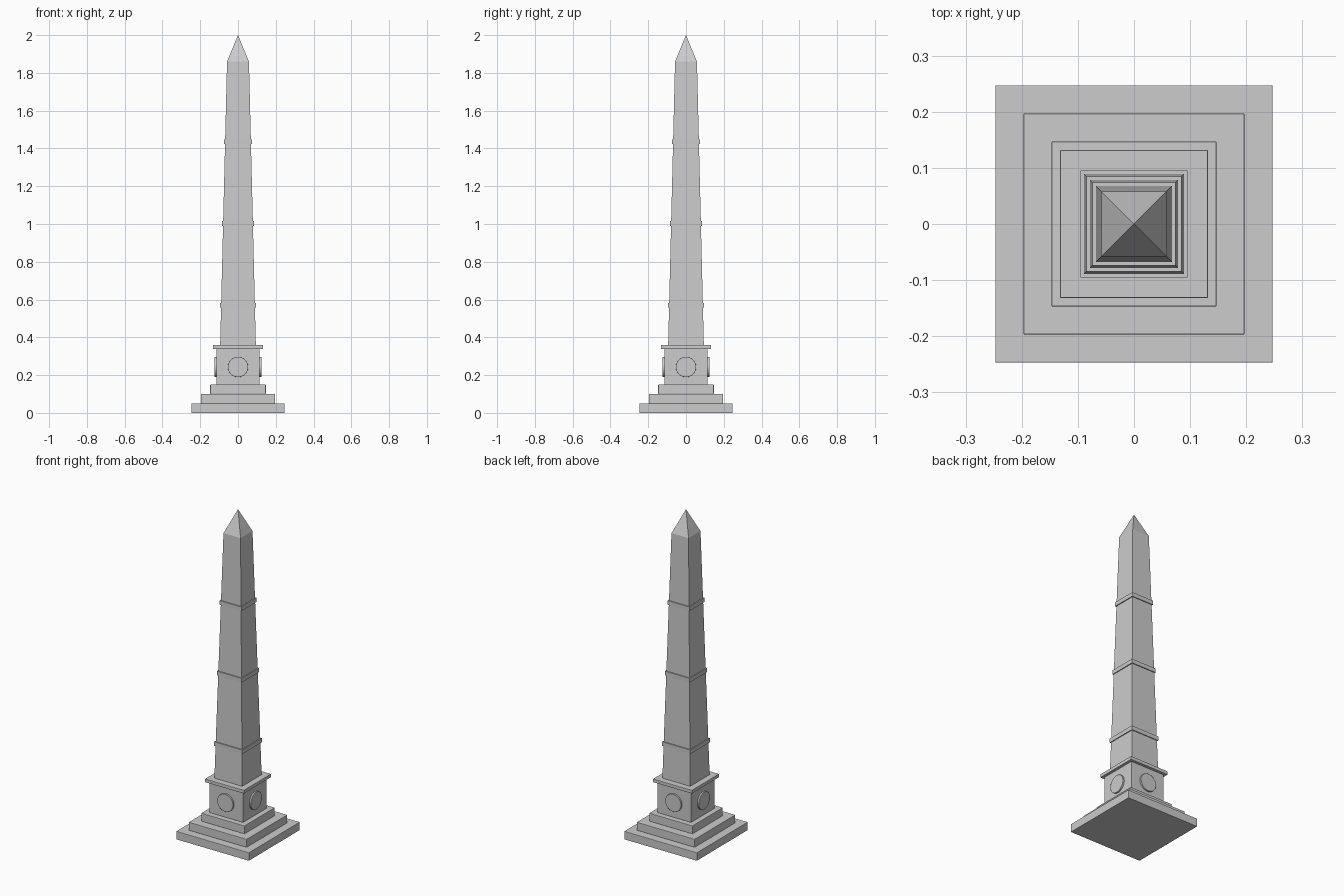
import bpy, bmesh, math

if "Cube" in bpy.data.objects:
    bpy.data.objects.remove(bpy.data.objects["Cube"])

stone = bpy.data.materials.new("grey_stone")
stone.diffuse_color = (0.604, 0.604, 0.604, 1)
stone.use_nodes = True
stone.node_tree.nodes["Principled BSDF"].inputs["Base Color"].default_value = stone.diffuse_color


def finish(name, bm, bevel=0.0):
    bmesh.ops.recalc_face_normals(bm, faces=bm.faces)
    mesh = bpy.data.meshes.new(name)
    bm.to_mesh(mesh)
    bm.free()
    mesh.materials.append(stone)
    ob = bpy.data.objects.new(name, mesh)
    bpy.context.collection.objects.link(ob)
    if bevel:
        mod = ob.modifiers.new("soft_edges", "BEVEL")
        mod.width = bevel
        mod.segments = 2
        mod.limit_method = "ANGLE"
        mod.angle_limit = math.radians(40)
    return ob


def square_block(name, z0, z1, half0, half1=None, bevel=0.0):
    """Square block from z0 to z1; half1 = 0 gives a pyramid."""
    half1 = half0 if half1 is None else half1
    bm = bmesh.new()
    corners = [(-1, -1), (1, -1), (1, 1), (-1, 1)]
    low = [bm.verts.new((x * half0, y * half0, z0)) for x, y in corners]
    bm.faces.new(low[::-1])
    if half1 == 0:
        tip = bm.verts.new((0, 0, z1))
        for i in range(4):
            bm.faces.new((low[i], low[(i + 1) % 4], tip))
    else:
        top = [bm.verts.new((x * half1, y * half1, z1)) for x, y in corners]
        bm.faces.new(top)
        for i in range(4):
            j = (i + 1) % 4
            bm.faces.new((low[i], low[j], top[j], top[i]))
    return finish(name, bm, bevel)


# Three stepped plinths
for i, half in enumerate((0.247, 0.197, 0.147)):
    square_block(f"base_step_{i + 1}", i * 0.05, (i + 1) * 0.05, half, bevel=0.002)

# Pedestal with its projecting cornice
square_block("pedestal", 0.15, 0.34, 0.115, bevel=0.001)
square_block("pedestal_cornice", 0.338, 0.359, 0.132, bevel=0.002)

# Tapering shaft and pointed cap
Z0, Z1, H0, H1 = 0.358, 1.86, 0.0945, 0.058
square_block("shaft", Z0, Z1, H0, H1)
square_block("pointed_cap", Z1, 2.0, H1, 0)

# Bands around the shaft
for i, z in enumerate((0.57, 1.003, 1.435)):
    half = H0 + (H1 - H0) * (z - Z0) / (Z1 - Z0) + 0.006
    square_block(f"shaft_band_{i + 1}", z - 0.0125, z + 0.0125, half)

# Round medallion on each side of the pedestal
for i, side in enumerate(("right", "back", "left", "front")):
    bm = bmesh.new()
    bmesh.ops.create_cone(bm, cap_ends=True, segments=32,
                          radius1=0.054, radius2=0.054, depth=0.02)
    ob = finish(f"medallion_{side}", bm, bevel=0.0015)
    a = i * math.pi / 2
    ob.rotation_euler = (0, math.pi / 2, a)
    ob.location = (0.115 * math.cos(a), 0.115 * math.sin(a), 0.243)
    bpy.context.view_layer.objects.active = ob
    ob.select_set(True)
    bpy.ops.object.shade_smooth_by_angle(angle=math.radians(30))
    ob.select_set(False)
